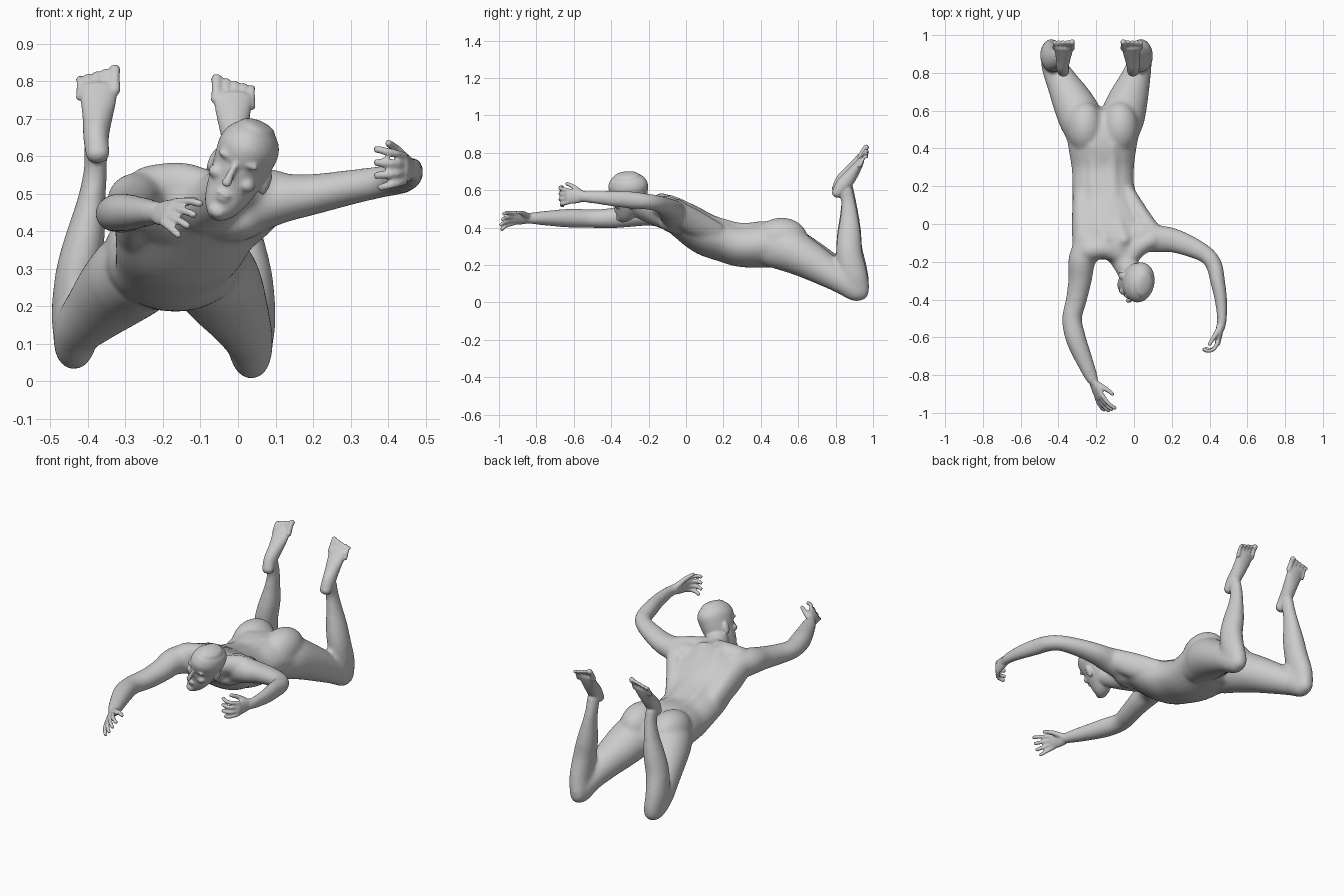
import bpy, bmesh
from math import sin, cos, pi
from mathutils import Vector, Matrix

bm = bmesh.new()
X, Z, I = Vector((1, 0, 0)), Vector((0, 0, 1)), Matrix.Identity(4)


def tube(pts, hint=X, M=I, cap=0.8, seg=24, sub=4):
    """Smooth loft through (x, y, z, radius along hint, other radius), rounded ends."""
    P = [Vector(p) for p in pts]
    P = [2 * P[0] - P[1]] + P + [2 * P[-1] - P[-2]]
    path = []
    for k in range(1, len(P) - 2):
        a, b, c, d = P[k - 1:k + 3]
        for s in range(sub):
            t = s / sub
            path.append(0.5 * (2 * b + (c - a) * t + (2 * a - 5 * b + 4 * c - d) * t * t
                               + (3 * b - a - 3 * c + d) * t ** 3))
    path.append(P[-2])
    cen = [Vector(p[:3]) for p in path]
    n = len(cen)
    tan = [(cen[min(i + 1, n - 1)] - cen[max(i - 1, 0)]).normalized() for i in range(n)]
    rings = [(cen[i], tan[i], path[i][3], path[i][4]) for i in range(n)]

    def ends(i, sign):
        c, t, ra, rb = rings[i]
        h = min(ra, rb) * cap
        return [(c + t * sign * h * sin(u), t, ra * cos(u), rb * cos(u)) for u in (0.4, 0.8, 1.15, 1.4)]
    rings = ends(0, -1)[::-1] + rings + ends(-1, 1)
    loops = []
    for c, t, ra, rb in rings:
        s = (hint - t * hint.dot(t)).normalized()
        o = t.cross(s)
        loops.append([bm.verts.new(M @ (c + s * ra * cos(2 * pi * j / seg) + o * rb * sin(2 * pi * j / seg)))
                      for j in range(seg)])
    for A, B in zip(loops, loops[1:]):
        for j in range(seg):
            bm.faces.new((A[j], A[(j + 1) % seg], B[(j + 1) % seg], B[j]))
    bm.faces.new(loops[0][::-1])
    bm.faces.new(loops[-1])


def ball(c, r, M=I):
    bmesh.ops.create_uvsphere(bm, u_segments=24, v_segments=16, radius=1,
                              matrix=M @ Matrix.Translation(c) @ Matrix.Diagonal((*r, 1)))


def fuse(name, voxel, rounds):
    """Object from the current mesh, fused to one skin and softened."""
    bmesh.ops.recalc_face_normals(bm, faces=bm.faces)
    me = bpy.data.meshes.new(name)
    bm.to_mesh(me)
    ob = bpy.data.objects.new(name, me)
    bpy.context.collection.objects.link(ob)
    rm = ob.modifiers.new("fuse", 'REMESH')
    rm.mode, rm.voxel_size, rm.use_smooth_shade = 'VOXEL', voxel, True
    sm = ob.modifiers.new("soften", 'SMOOTH')
    sm.factor, sm.iterations = .5, rounds
    return ob


# torso
torso = [(-.165, .55, .285, .16, .1), (-.165, .5, .302, .192, .116), (-.167, .42, .31, .184, .125),
         (-.165, .3, .305, .166, .117), (-.163, .2, .33, .164, .113), (-.15, .1, .365, .178, .112),
         (-.13, 0, .43, .192, .102), (-.1, -.09, .482, .182, .084), (-.09, -.15, .495, .13, .068)]
tube(torso, cap=.5)
for s in (-1, 1):
    # back muscles, glutes, chest
    tube([(x + s * .048, y, z + rb * .74, .038, .034) for x, y, z, ra, rb in torso[2:8]])
    ball((-.165 + s * .093, .51, .345), (.098, .14, .108))
    ball((-.105 + s * .085, -.055, .425), (.095, .09, .055))
# lats and trapezius
tube([(-.03, .16, .37, .04, .06), (.035, .04, .43, .05, .07), (.1, -.05, .485, .05, .06)])
tube([(-.28, .14, .37, .045, .065), (-.275, 0, .43, .055, .08), (-.27, -.13, .48, .055, .065)])
tube([(-.03, -.19, .515, .04, .04), (.03, -.12, .515, .055, .05), (.1, -.08, .51, .055, .05)], Z)
tube([(-.06, -.18, .515, .04, .04), (-.15, -.13, .525, .06, .055), (-.24, -.14, .51, .065, .06)], Z)

# neck
tube([(-.09, -.11, .465, .095, .075), (-.055, -.19, .49, .069, .067), (-.012, -.275, .528, .062, .064)])

# bent arm (+x)
tube([(.04, -.06, .475, .082, .082), (.12, -.078, .488, .066, .074), (.2, -.085, .498, .055, .066),
      (.3, -.12, .517, .047, .056), (.385, -.165, .532, .043, .046), (.425, -.22, .54, .044, .044),
      (.442, -.3, .548, .047, .04), (.46, -.4, .555, .042, .034), (.466, -.5, .562, .034, .027),
      (.458, -.56, .565, .031, .023)], Z)
# stretched arm (-x)
tube([(-.23, -.1, .475, .082, .082), (-.275, -.19, .482, .073, .073), (-.285, -.29, .465, .062, .063),
      (-.305, -.4, .45, .055, .056), (-.328, -.5, .447, .05, .053), (-.31, -.6, .45, .052, .055),
      (-.272, -.7, .45, .045, .048), (-.23, -.8, .45, .035, .037), (-.212, -.84, .45, .031, .026)], Z)

# legs
thigh = [(-.08, .45, .3, .095, .11), (-.064, .55, .28, .117, .118), (-.034, .65, .23, .108, .104),
         (.001, .75, .17, .085, .087), (.028, .84, .112, .066, .07), (.035, .91, .068, .054, .064),
         (.035, .945, .06, .042, .05)]
shin = [(.036, .918, .07, .05, .066), (.045, .895, .15, .055, .075), (.037, .873, .26, .058, .071),
        (.02, .873, .36, .053, .064), (.005, .873, .46, .038, .049), (-.005, .867, .54, .032, .039),
        (-.005, .85, .605, .032, .042)]


def other_side(p):
    k = max(0, min(1, (p[1] - .5) / .35))
    shift = .05 * k + .02 * k * max(0, 1 - p[2] / .4)
    return (-.335 - shift - p[0], p[1], p[2] + .025 * k, p[3], p[4])


for part in (thigh, shin):
    tube(part)
    tube([other_side(p) for p in part])

# fuse trunk and limbs first with strong softening, keep the result as base for the details
base = fuse("base", .009, 16)
soft = bpy.data.meshes.new_from_object(base.evaluated_get(bpy.context.evaluated_depsgraph_get()))
bpy.data.objects.remove(base)
bm.clear()
bm.from_mesh(soft)

# head, built upright then tilted
up = Vector((.38, -.17, .9)).normalized()
back = Vector((.22, .96, .12))
back = (back - up * back.dot(up)).normalized()
H = Matrix((back.cross(up), back, up)).transposed().to_4x4()
H.translation = (.012, -.304, .583)
tube([(0, -.072, -.147, .024, .022), (0, -.052, -.124, .046, .046), (0, -.03, -.09, .06, .066),
      (0, -.012, -.05, .069, .087), (0, 0, -.01, .076, .097), (0, .002, .045, .081, .107),
      (0, .003, .08, .069, .093), (0, .004, .1, .05, .07)], M=H, cap=.4, seg=40)
tube([(0, -.097, .005, .008, .008), (0, -.107, -.025, .01, .011), (0, -.114, -.05, .014, .012)], M=H)
ball((0, -.088, -.083), (.022, .012, .006), H)
ball((0, -.085, -.097), (.019, .012, .007), H)
ball((0, -.079, -.135), (.024, .017, .018), H)
for s in (-1, 1):
    ball((s * .03, -.084, .016), (.03, .0135, .01), H)
    ball((s * .043, -.062, -.04), (.024, .024, .02), H)
    ball((s * .08, .015, -.03), (.009, .02, .033), H)


def hand(w, d, p, a, curl):
    """Wrist point, finger direction, palm normal, thumb-side direction."""
    w, d, p, a = Vector(w), Vector(d).normalized(), Vector(p).normalized(), Vector(a).normalized()
    tube([(*(w + d * l), ra, rb) for l, ra, rb in ((-.01, .028, .021), (.04, .039, .018), (.085, .042, .014))], a)
    for i in range(4):
        q = w + d * .08 + a * (.032 - .0215 * i)
        pts, ang = [(*q, .012, .012)], curl * .6
        for l in (.04, .032, .024):
            f = d * cos(ang) + p * sin(ang) + a * (.2 - .14 * i)
            q = q + f * l * (.85 if i == 3 else 1)
            pts.append((*q, .0105, .0105))
            ang += curl
        tube(pts, a, seg=12)
    th = ((.015, .018, .006, .017), (.045, .043, .02, .014), (.07, .058, .032, .012), (.095, .068, .042, .01))
    tube([(*(w + d * u + a * v + p * n), r, r) for u, v, n, r in th], p, seg=12)


hand((.455, -.55, .567), (-.15, -1, 0), (-1, .15, 0), (0, 0, 1), .7)
hand((-.213, -.84, .45), (.38, -.92, 0), (.7, .3, -.6), (.5, .2, .85), .25)

# feet and toes
foot = [(-.005, .806, .583, .031, .028), (-.005, .838, .625, .034, .04), (-.01, .877, .672, .039, .036),
        (-.013, .915, .725, .048, .026), (-.013, .936, .758, .05, .018)]
toes = []
for i in range(5):
    x, r, l = -.053 + .0225 * i - (.004 if i == 0 else 0), .0155 if i == 0 else .0105, 1 - .14 * i
    toes.append([(x, .93, .75 - .005 * i, r, r), (x, .95, .76 + .028 * l, r * .85, r * .85),
                 (x, .965, .76 + .046 * l, r, r)])
for part in [foot] + toes:
    tube(part)
    tube([other_side(p) for p in part])

# final skin
fuse("body", .006, 3)
bm.free()
